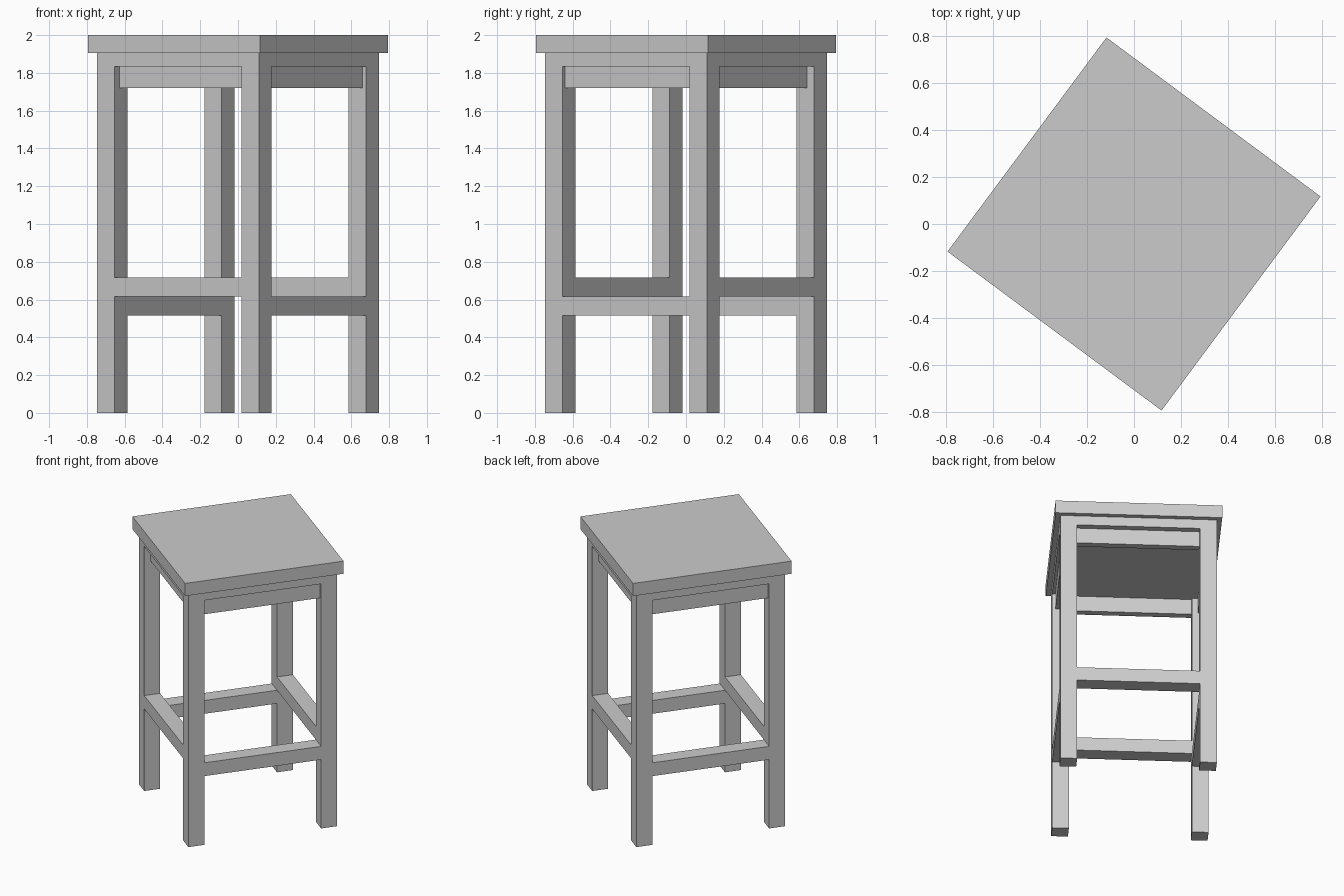
import bpy, math
from mathutils import Matrix

if "Cube" in bpy.data.objects:
    bpy.data.objects.remove(bpy.data.objects["Cube"])

TURN = Matrix.Rotation(math.radians(-36.6), 4, 'Z')   # whole stool is turned about z
H = 0.533        # outer half width of the leg frame
LEG = 0.114      # leg thickness
C = H - LEG / 2  # leg centre line
GAP = 2 * (H - LEG)  # clear span between legs


def box(name, center, size):
    bpy.ops.mesh.primitive_cube_add(size=1)
    ob = bpy.context.object
    ob.name = name
    ob.data.transform(TURN @ Matrix.Translation(center) @ Matrix.Diagonal((*size, 1)))
    return ob


def span(name, z0, z1):
    return (z0 + z1) / 2, z1 - z0


# seat board and the flush frame block under it
box("seat", (0, 0, 1.9525), (1.136, 1.136, 0.095))
box("seat_frame", (0, 0, 1.87), (2 * H, 2 * H, 0.07))

# four square legs
for sx, nx in ((-1, "left"), (1, "right")):
    for sy, ny in ((-1, "front"), (1, "back")):
        box(f"{ny}_{nx}_leg", (sx * C, sy * C, 0.9175), (LEG, LEG, 1.835))

APRON = 0.05     # apron thickness
for s, side, end in ((-1, "left", "front"), (1, "right", "back")):
    # stretchers: lower pair at the sides, higher pair front and back
    box(f"{side}_stretcher", (s * C, 0, 0.566), (LEG, GAP, 0.1))
    box(f"{end}_stretcher", (0, s * C, 0.666), (GAP, LEG, 0.1))
    # recessed aprons hanging below the frame block
    box(f"{side}_apron", (s * (H - 0.022 - APRON / 2), 0, 1.7775), (APRON, GAP, 0.115))
    box(f"{end}_apron", (0, s * (H - 0.046 - APRON / 2), 1.7775), (GAP, APRON, 0.115))
